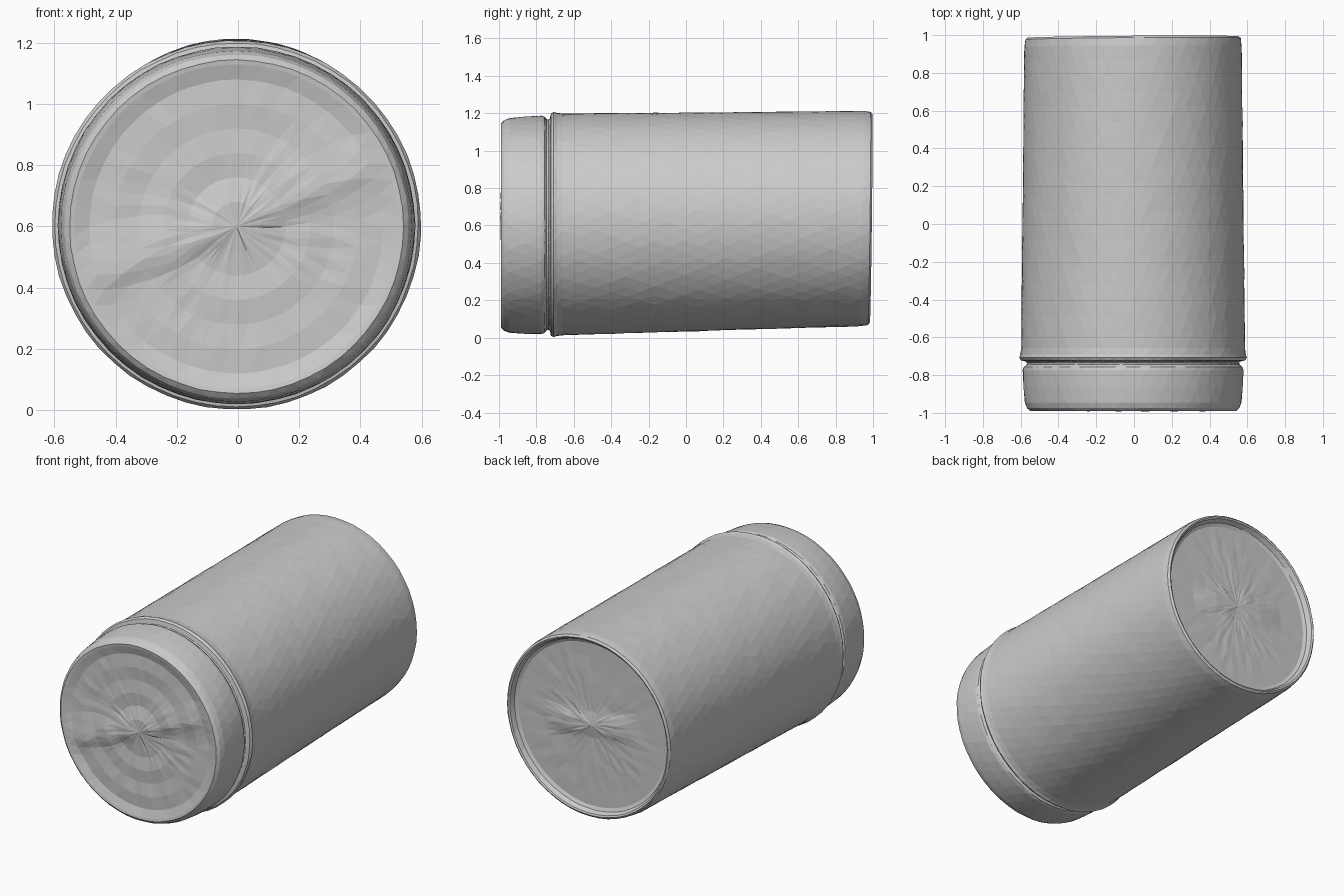
import bpy, bmesh, math, random

if "Cube" in bpy.data.objects:
    bpy.data.objects.remove(bpy.data.objects["Cube"])

random.seed(4)
SEG = 56


def smoothstep(a, b, v):
    t = max(0.0, min(1.0, (v - a) / (b - a)))
    return t * t * (3 - 2 * t)


def subdivide(profile, step):
    """Add in-between rings on long profile spans."""
    out = [profile[0]]
    for (y0, r0), (y1, r1) in zip(profile, profile[1:]):
        n = max(1, round(math.hypot(y1 - y0, r1 - r0) / step))
        out += [(y0 + (y1 - y0) * i / n, r0 + (r1 - r0) * i / n) for i in range(1, n + 1)]
    return out


def lathe(name, profile, relief, noise=0.002, step=0.08):
    """Revolve (y, radius) around the slightly tilted lying axis."""
    bm = bmesh.new()
    rings = []
    for k, (y, r) in enumerate(subdivide(profile, step)):
        ring = []
        for i in range(1 if r == 0 else SEG):
            a = 2 * math.pi * (i + 0.5 * (k % 2)) / SEG
            x, z = r * math.cos(a), r * math.sin(a)
            j = 1 + random.uniform(-noise, noise)
            ring.append(bm.verts.new((x * j - 0.005,
                                      y + relief(x, z, y, r),
                                      0.605 + 0.0195 * (y + 0.7) + z * j)))
        rings.append(ring)
    for k, (a, b) in enumerate(zip(rings, rings[1:])):
        for i in range(SEG):
            n = (i + 1) % SEG
            if len(a) == 1:
                bm.faces.new((a[0], b[i], b[n]))
            elif k % 2 == 0:
                bm.faces.new((a[i], b[i], a[n]))
                bm.faces.new((a[n], b[i], b[n]))
            else:
                bm.faces.new((a[i], b[n], a[n]))
                bm.faces.new((a[i], b[i], b[n]))
    bmesh.ops.recalc_face_normals(bm, faces=bm.faces)
    # open at the neck: make sure the end disc faces outwards
    bm.faces.ensure_lookup_table()
    want = -1 if profile[0][0] < 0 else 1
    if bm.faces[0].normal.y * want < 0:
        bmesh.ops.reverse_faces(bm, faces=bm.faces)
    me = bpy.data.meshes.new(name)
    bm.to_mesh(me)
    bm.free()
    ob = bpy.data.objects.new(name, me)
    bpy.context.collection.objects.link(ob)
    for p in me.polygons:
        p.use_smooth = False
    return ob


def lid_relief(x, z, y, r):
    """Diagonal crease and faint concentric rings on the front disc."""
    if y > -0.9 or r > 0.56:
        return 0.0
    fade = 1 - smoothstep(0.46, 0.55, r)
    d = (z - 0.4 * x + 0.02) / 1.08
    crease = -0.016 * smoothstep(-0.05, 0.03, d) * (1 - smoothstep(0.03, 0.2, d))
    rings = 0.004 * math.cos(r * 2 * math.pi / 0.17)
    return fade * (crease + rings + random.uniform(-0.002, 0.002))


def base_relief(x, z, y, r):
    """Small bar on the recessed base, plus a slightly tilted rim."""
    if y < 0.85:
        return 0.0
    tilt = 0.012 * (z + x * 0.6)
    bar = 0.014 * (1 - smoothstep(0.03, 0.09, abs(z + 0.1 * x))) * (1 - smoothstep(0.2, 0.33, abs(x)))
    return tilt + (bar + random.uniform(-0.002, 0.002) if r < 0.5 else 0.0)


# Lid: front disc, rounded edge, short skirt, inner side of the groove
lathe("lid", [(-0.972, 0), (-0.974, 0.48), (-0.988, 0.53), (-0.99, 0.545), (-0.975, 0.562),
              (-0.945, 0.573), (-0.86, 0.581), (-0.775, 0.584), (-0.757, 0.58),
              (-0.745, 0.564), (-0.735, 0.562)], lid_relief)

# Body: recessed base, rim, tapered wall, raised collar next to the groove
lathe("body", [(0.945, 0), (0.945, 0.515), (0.955, 0.535), (0.985, 0.548), (0.99, 0.558),
               (0.98, 0.57), (0.94, 0.576), (0.3, 0.582), (-0.4, 0.59), (-0.66, 0.593),
               (-0.69, 0.597), (-0.708, 0.603), (-0.722, 0.594), (-0.728, 0.568),
               (-0.735, 0.562)], base_relief)
